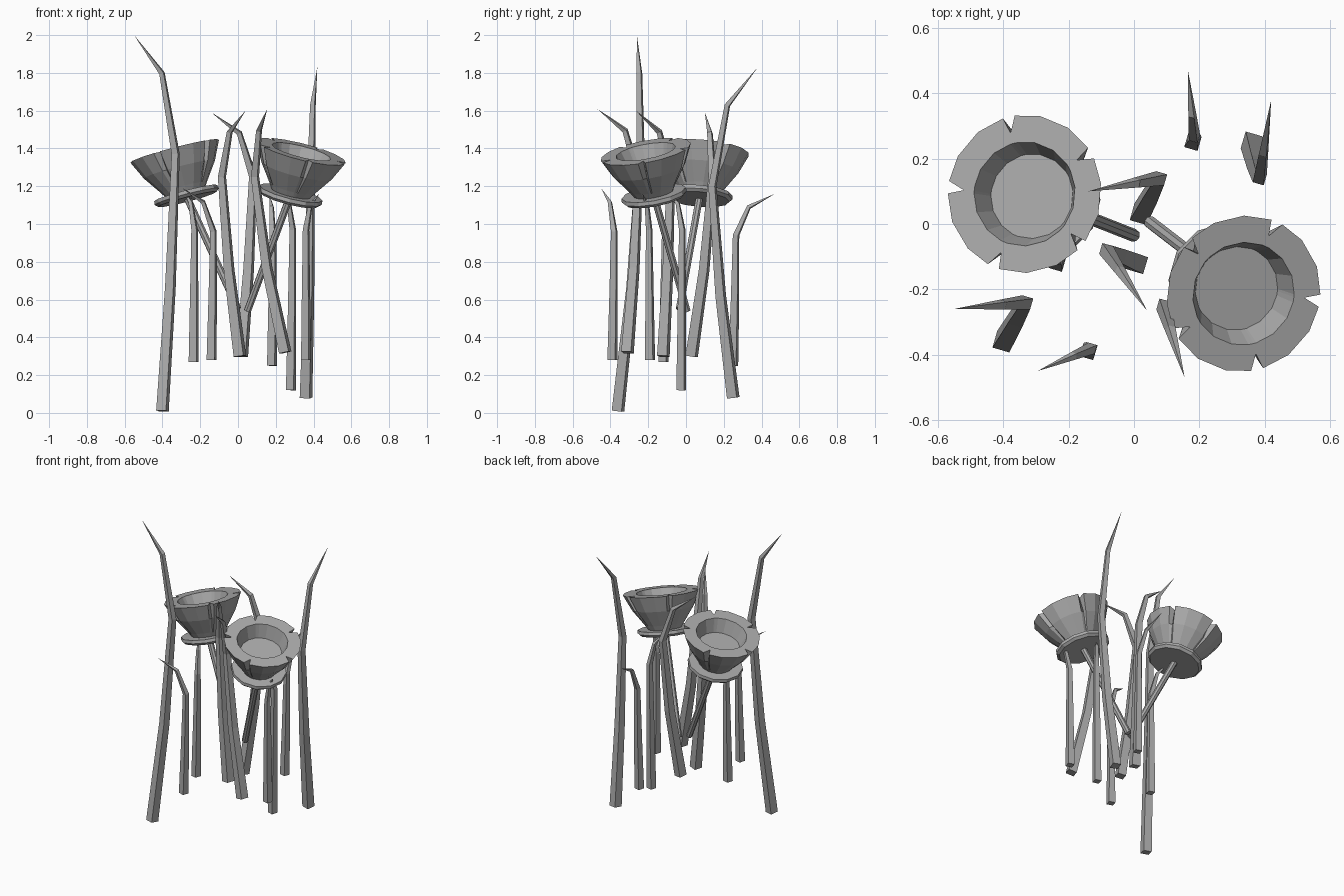
import bpy, bmesh, math
from mathutils import Vector

cube = bpy.data.objects.get("Cube")
if cube:
    bpy.data.objects.remove(cube, do_unlink=True)

grey = bpy.data.materials.new("plain grey")
grey.use_nodes = True
TONE = (0.4, 0.4, 0.4, 1)
grey.diffuse_color = TONE
grey.node_tree.nodes["Principled BSDF"].inputs["Base Color"].default_value = TONE


def make(name, rings):
    """Skin a list of equal rings; a ring of one point closes to a tip."""
    bm = bmesh.new()
    loops = [[bm.verts.new(p) for p in ring] for ring in rings]
    for a, b in zip(loops, loops[1:]):
        for i in range(len(a)):
            j = (i + 1) % len(a)
            top = b if len(b) == 1 else [b[j], b[i]]
            bm.faces.new([a[i], a[j], *top])
    for end in (loops[0], loops[-1]):
        if len(end) > 1:
            bm.faces.new(end)
    bmesh.ops.recalc_face_normals(bm, faces=bm.faces)
    mesh = bpy.data.meshes.new(name)
    bm.to_mesh(mesh)
    bm.free()
    mesh.materials.append(grey)
    bpy.context.collection.objects.link(bpy.data.objects.new(name, mesh))


def circle(centre, u, v, radius, sides, turn=0.0):
    angles = [turn + math.tau * k / sides for k in range(sides)]
    return [centre + radius * (u * math.cos(a) + v * math.sin(a)) for a in angles]


def tube(name, path, radii, sides):
    """Sweep a polygon along a path; a zero radius makes a point."""
    rings = []
    for i, (p, r) in enumerate(zip(path, radii)):
        t = (path[min(i + 1, len(path) - 1)] - path[max(i - 1, 0)]).normalized()
        u = Vector((0, 1, 0)).cross(t).normalized()
        rings.append(circle(p, u, t.cross(u), r, sides, 0.5) if r else [p])
    make(name, rings)


def blade(name, foot, neck, tip):
    """Stalk that leans up to its neck, then bends over to a sharp tip."""
    foot, neck, tip = Vector(foot), Vector(neck), Vector(tip)
    middle = foot.lerp(neck, 0.6)
    middle.z = foot.lerp(neck, 0.48).z
    bend = neck.lerp(tip, 0.33)
    bend.z = neck.lerp(tip, 0.68).z
    base = 0.038 if tip.z > 1.3 else 0.03
    radii = [base * taper for taper in (1, 0.85, 0.65, 0.45, 0)]
    tube(name + "_blade", [foot, middle, neck, bend, tip], radii, 4)


# Grass blades
blade("tall_front", (-.4, -.36, .01), (-.33, -.24, 1.37), (-.55, -.26, 2))
blade("tall_back", (.36, .25, .08), (.385, .14, 1.2), (.42, .38, 1.83))
blade("leaning", (.25, -.31, .32), (.09, -.25, 1.25), (.155, -.47, 1.61))
blade("centre_back", (.02, .03, .3), (.08, .14, 1.25), (-.14, .1, 1.59))
blade("centre_front", (.01, -.12, .3), (-.085, -.08, 1.25), (.04, -.265, 1.6))
blade("small_back", (.18, .25, .25), (.185, .265, .94), (.165, .47, 1.16))
blade("small_front", (-.14, -.39, .28), (-.13, -.38, .96), (-.295, -.45, 1.19))
blade("small_right", (-.235, -.12, .27), (-.23, -.11, .97), (-.29, 0, 1.18))
blade("small_low", (.28, -.025, .12), (.29, -.02, .97), (.23, -.09, 1.17))
blade("small_left", (.36, -.19, .28), (.36, -.195, .97), (.43, -.23, 1.16))


def flower(side, base, axis, stem_foot, first_notch):
    base, axis = Vector(base), Vector(axis).normalized()
    spin = Vector((0, 0, 1)).rotation_difference(axis)
    u, v = spin @ Vector((1, 0, 0)), spin @ Vector((0, 1, 0))

    def petals(height, radius, notch=0.0):
        # Five petals, each a notch point followed by four edge points
        ring = []
        for k in range(5):
            for step in (0, 3, 24, 47, 66):
                a = math.radians(first_notch + 72 * k + step)
                r = radius if step else radius - notch
                ring.append(base + axis * height + r * (u * math.cos(a) + v * math.sin(a)))
        return ring

    def disc(height, radius):
        return circle(base + axis * height, u, v, radius, 12)

    make(side + "_saucer", [disc(-.015, .16), disc(0, .175), disc(.02, .172)])
    # Cup: flaring outer wall, flat notched rim, inner wall and floor
    make(side + "_cup", [petals(.01, .1), petals(.05, .125), petals(.15, .195, .015),
                         petals(.25, .243, .05), petals(.25, .16), petals(.16, .13)])
    tube(side + "_stem", [Vector(stem_foot), base], [.02, .02], 8)


flower("right_flower", (-.272, .072, 1.145), (-.25, .08, .96), (0, -.035, .55), 104)
flower("left_flower", (.275, -.168, 1.145), (.24, -.18, .95), (.05, .005, .54), 67)
